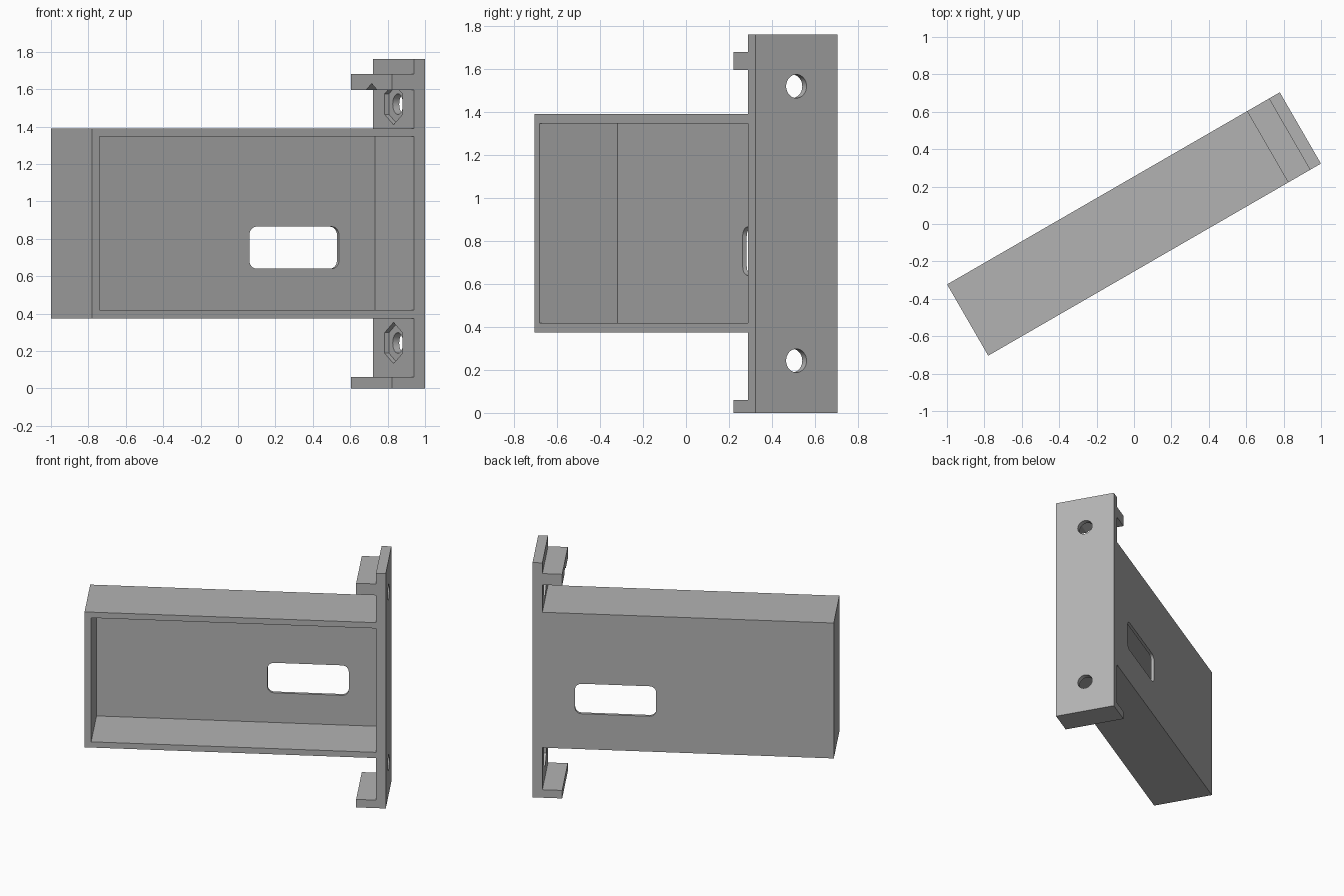
import bpy, bmesh, math
from mathutils import Matrix, Vector

cube = bpy.data.objects.get("Cube")
if cube:
    bpy.data.objects.remove(cube, do_unlink=True)

grey = bpy.data.materials.new("plain grey")
grey.use_nodes = True
COLOUR = (0.45, 0.45, 0.45, 1)
grey.diffuse_color = COLOUR
grey.node_tree.nodes["Principled BSDF"].inputs["Base Color"].default_value = COLOUR

TURN = Matrix.Rotation(math.radians(30), 4, "Z")
END = 1.027       # half length
HALF = 0.22       # half depth
PLATE = 0.96      # inner face of the end plate
FLANGE = 0.825    # free edge of the flanges


def prism(name, profile, start, direction):
    """Extrude a closed outline along a direction."""
    bm = bmesh.new()
    face = bm.faces.new([bm.verts.new(Vector(p) + Vector(start)) for p in profile])
    made = bmesh.ops.extrude_face_region(bm, geom=[face])
    moved = [v for v in made["geom"] if isinstance(v, bmesh.types.BMVert)]
    bmesh.ops.translate(bm, verts=moved, vec=direction)
    bmesh.ops.recalc_face_normals(bm, faces=bm.faces)
    mesh = bpy.data.meshes.new(name)
    bm.to_mesh(mesh)
    bm.free()
    mesh.materials.append(grey)
    obj = bpy.data.objects.new(name, mesh)
    bpy.context.collection.objects.link(obj)
    return obj


def box(name, x0, x1, y0, y1, z0, z1):
    outline = [(x0, 0, z0), (x1, 0, z0), (x1, 0, z1), (x0, 0, z1)]
    return prism(name, outline, (0, y0, 0), (0, y1 - y0, 0))


def polygon_cutter(name, z, radius, sides, x0, x1):
    """Prism lying along the length, with a corner pointing up."""
    angles = [2 * math.pi * i / sides for i in range(sides)]
    outline = [(0, radius * math.sin(a), radius * math.cos(a)) for a in angles]
    return prism(name, outline, (x0, 0, z), (x1 - x0, 0, 0))


def rounded_slot(name, x0, x1, z0, z1, r):
    outline = []
    corners = [(x1 - r, z1 - r), (x0 + r, z1 - r), (x0 + r, z0 + r), (x1 - r, z0 + r)]
    for i, (cx, cz) in enumerate(corners):
        for step in range(7):
            a = math.pi / 2 * (i + step / 6)
            outline.append((cx + r * math.cos(a), 0, cz + r * math.sin(a)))
    return prism(name, outline, (0, 0.1, 0), (0, 0.3, 0))


def cut(obj, cutter):
    mod = obj.modifiers.new("cut", "BOOLEAN")
    mod.operation = "DIFFERENCE"
    mod.solver = "EXACT"
    mod.object = cutter
    bpy.context.view_layer.objects.active = obj
    bpy.ops.object.modifier_apply(modifier=mod.name)
    bpy.data.objects.remove(cutter, do_unlink=True)


# Open-fronted tray with a slot through its thin back
tray = box("tray", -END, PLATE, -HALF, HALF, 0.375, 1.39)
cut(tray, box("cavity_cutter", -END + 0.045, PLATE + 0.1, -HALF - 0.1, 0.198, 0.418, 1.347))
cut(tray, rounded_slot("slot_cutter", 0.184, 0.738, 0.64, 0.865, 0.045))

# End plate and its two flanges, as one bracket profile
outline = [(END, 0), (END, 1.76), (PLATE, 1.76), (PLATE, 1.68), (FLANGE, 1.68),
           (FLANGE, 1.595), (PLATE, 1.595), (PLATE, 0.06), (FLANGE, 0.06), (FLANGE, 0)]
bracket = prism("end_bracket", [(x, 0, z) for x, z in outline],
                (0, -HALF, 0), (0, 2 * HALF, 0))

# Screw holes with hexagonal nut pockets
for z in (0.243, 1.52):
    cut(bracket, polygon_cutter("nut_cutter", z, 0.11, 6, FLANGE - 0.1, PLATE + 0.027))
    cut(bracket, polygon_cutter("hole_cutter", z, 0.055, 32, PLATE - 0.02, END + 0.1))

# Turn the whole model and keep flat faces crisp
for obj in (tray, bracket):
    obj.data.transform(TURN)
    bpy.ops.object.select_all(action="DESELECT")
    obj.select_set(True)
    bpy.context.view_layer.objects.active = obj
    bpy.ops.object.shade_smooth_by_angle(angle=math.radians(30))
